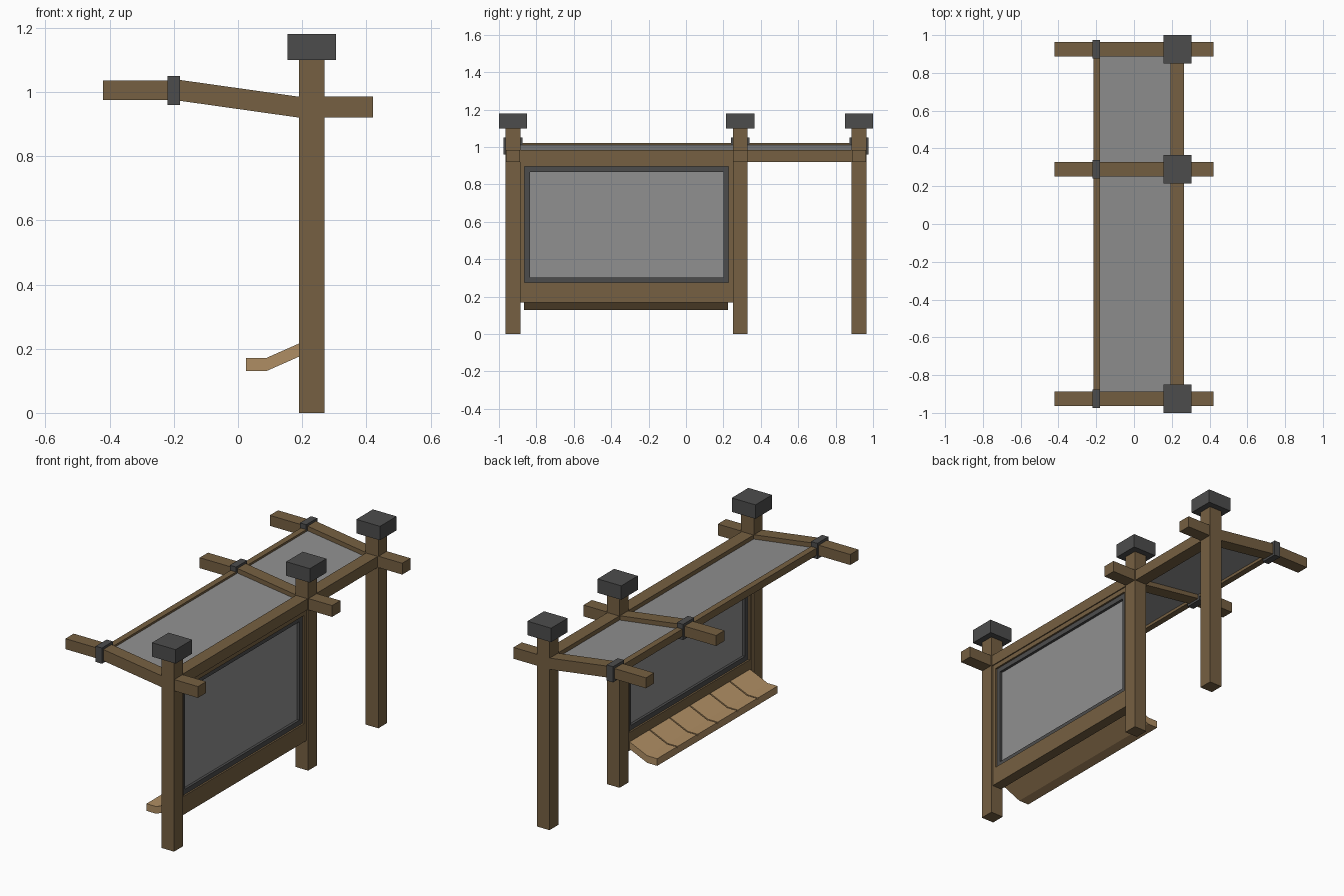
import bpy, bmesh

cube = bpy.data.objects.get("Cube")
if cube:
    bpy.data.objects.remove(cube)


def material(name, rgb):
    m = bpy.data.materials.new(name)
    m.use_nodes = True
    m.diffuse_color = (*rgb, 1)
    bsdf = next(n for n in m.node_tree.nodes if n.type == 'BSDF_PRINCIPLED')
    bsdf.inputs["Base Color"].default_value = (*rgb, 1)
    return m


WOOD = material("brown wood", (0.18, 0.117, 0.054))
TAN = material("tan wood", (0.43, 0.27, 0.125))
METAL = material("dark metal", (0.073, 0.073, 0.073))
GLASS = material("grey glass", (0.28, 0.28, 0.28))


def prism(name, profile, y0, y1, mat):
    """Extrude an x-z profile along y."""
    bm = bmesh.new()
    face = bm.faces.new([bm.verts.new((x, y0, z)) for x, z in profile])
    out = bmesh.ops.extrude_face_region(bm, geom=[face])
    moved = [v for v in out["geom"] if isinstance(v, bmesh.types.BMVert)]
    bmesh.ops.translate(bm, verts=moved, vec=(0, y1 - y0, 0))
    bmesh.ops.recalc_face_normals(bm, faces=bm.faces)
    mesh = bpy.data.meshes.new(name)
    bm.to_mesh(mesh)
    bm.free()
    mesh.materials.append(mat)
    obj = bpy.data.objects.new(name, mesh)
    bpy.context.collection.objects.link(obj)
    return obj


def box(name, x0, x1, y0, y1, z0, z1, mat):
    return prism(name, [(x0, z0), (x1, z0), (x1, z1), (x0, z1)], y0, y1, mat)


def frame(name, x0, x1, y0, y1, z0, z1, side, top, bottom, mat):
    """Four bars around a rectangular opening."""
    box(name + "_bottom", x0, x1, y0, y1, z0, z0 + bottom, mat)
    box(name + "_top", x0, x1, y0, y1, z1 - top, z1, mat)
    for label, a in (("right", y0), ("left", y1 - side)):
        box(f"{name}_{label}", x0, x1, a, a + side, z0 + bottom, z1 - top, mat)


# Posts with caps, bent roof arms and metal bands
ARM = [(-0.42, 0.975), (-0.2, 0.975), (0.19, 0.92), (0.42, 0.92),
       (0.42, 0.985), (0.19, 0.985), (-0.2, 1.04), (-0.2, 1.035), (-0.42, 1.035)]
for label, y in (("front", -0.925), ("middle", 0.29), ("back", 0.925)):
    box(label + "_post", 0.19, 0.27, y - 0.04, y + 0.04, 0, 1.12, WOOD)
    box(label + "_post_cap", 0.155, 0.305, y - 0.075, y + 0.075, 1.1, 1.18, METAL)
    prism(label + "_roof_arm", ARM, y - 0.0375, y + 0.0375, WOOD)
    box(label + "_arm_band", -0.22, -0.18, y - 0.05, y + 0.05, 0.96, 1.05, METAL)

# Long roof beams and roof panel
box("rear_roof_beam", 0.192, 0.266, -0.9, 0.9, 0.921, 0.984, WOOD)
box("outer_roof_beam", -0.215, -0.18, -0.9, 0.9, 0.98, 1.022, WOOD)
prism("roof_panel", [(-0.19, 0.998), (0.2, 0.947), (0.2, 0.959), (-0.19, 1.012)],
      -0.895, 0.895, GLASS)

# Wall: wooden surround, metal frame and pane
frame("wall_surround", 0.2, 0.26, -0.887, 0.252, 0.17, 0.922, 0.024, 0.027, 0.105, WOOD)
frame("pane_frame", 0.21, 0.25, -0.865, 0.23, 0.273, 0.897, 0.03, 0.03, 0.03, METAL)
box("wall_pane", 0.225, 0.235, -0.84, 0.205, 0.295, 0.872, GLASS)

# Bench: backing slab with separate seat boards
box_y0, box_y1, seats = -0.865, 0.225, 6
prism("bench_slab", [(0.025, 0.13), (0.088, 0.13), (0.21, 0.184), (0.21, 0.217),
                     (0.088, 0.163), (0.025, 0.163)], box_y0, box_y1, TAN)
step = (box_y1 - box_y0) / seats
for i in range(seats):
    a = box_y0 + i * step
    prism(f"seat_board_{i + 1}", [(0.025, 0.162), (0.088, 0.162), (0.21, 0.215),
                                  (0.21, 0.225), (0.088, 0.171), (0.025, 0.171)],
          a + 0.004 * (i > 0), a + step - 0.004 * (i < seats - 1), TAN)
